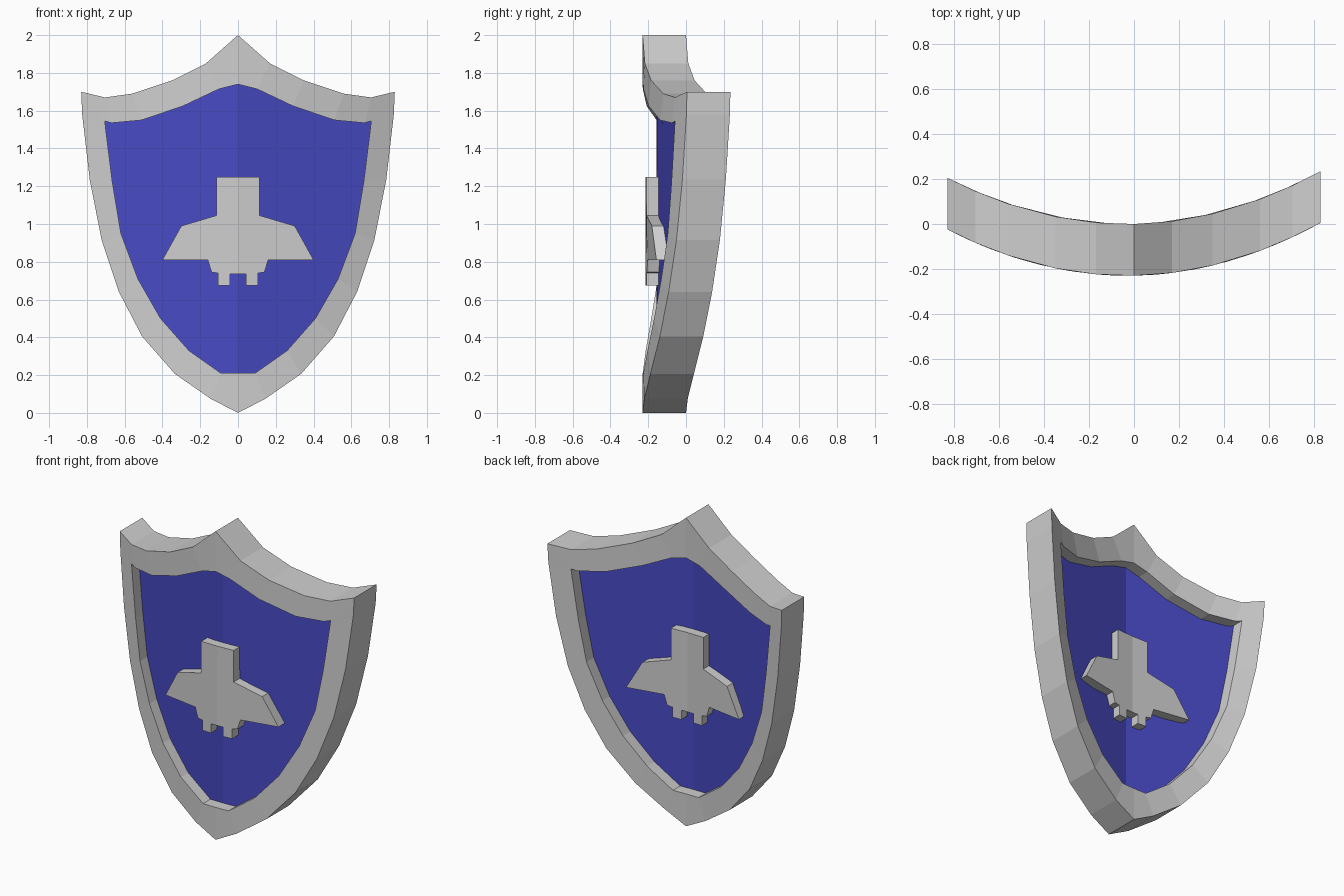
import bpy
import bmesh

cube = bpy.data.objects.get("Cube")
if cube:
    bpy.data.objects.remove(cube, do_unlink=True)


def material(name, rgb):
    mat = bpy.data.materials.new(name)
    mat.use_nodes = True
    color = (*rgb, 1.0)
    mat.diffuse_color = color
    mat.node_tree.nodes["Principled BSDF"].inputs["Base Color"].default_value = color
    return mat


steel = material("steel grey", (0.62, 0.62, 0.62))
blue = material("royal blue", (0.063, 0.067, 0.54))

# Half profiles (x, z), running from the top centre down to the bottom centre
OUTER = [(0, 2), (.17, 1.85), (.35, 1.76), (.56, 1.69), (.705, 1.67), (.83, 1.7),
         (.825, 1.58), (.785, 1.235), (.722, .915), (.63, .64), (.508, .405),
         (.335, .207), (.145, .075), (0, 0)]
INNER = [(0, 1.74), (.1, 1.715), (.29, 1.625), (.51, 1.55), (.67, 1.535), (.705, 1.545),
         (.7, 1.5), (.665, 1.22), (.62, .95), (.53, .71), (.41, .5),
         (.26, .33), (.09, .21), (0, .21)]
EMBLEM = [(0, 1.25), (.115, 1.25), (.115, 1.045), (.3, .99), (.4, .81), (.16, .81),
          (.14, .745), (.105, .74), (.105, .675), (.043, .675), (.043, .735), (0, .735)]


def bend(x, y):
    """Sweep the sides of the shield backwards."""
    u = x / 0.83
    return y + 0.22 * u * u + 0.015 * u


def row(bm, profile, side, y):
    return [bm.verts.new((side * x, bend(side * x, y), z)) for x, z in profile]


def bridge(bm, a, b):
    for i in range(len(a) - 1):
        bm.faces.new((a[i], a[i + 1], b[i + 1], b[i]))


def finish(bm, name, mat):
    bmesh.ops.remove_doubles(bm, verts=bm.verts, dist=0.0005)
    bmesh.ops.recalc_face_normals(bm, faces=bm.faces)
    mesh = bpy.data.meshes.new(name)
    bm.to_mesh(mesh)
    bm.free()
    mesh.materials.append(mat)
    obj = bpy.data.objects.new(name, mesh)
    bpy.context.collection.objects.link(obj)
    return obj


def slab(name, profile, front, back, mat):
    """Bent plate made of two mirrored halves with a fold down the middle."""
    bm = bmesh.new()
    for side in (1, -1):
        a = row(bm, profile, side, front)
        b = row(bm, profile, side, back)
        bm.faces.new(a)
        bm.faces.new(b)
        bridge(bm, a, b)
    return finish(bm, name, mat)


# Raised rim around the shield
bm = bmesh.new()
for side in (1, -1):
    rows = [row(bm, p, side, y) for p, y in
            ((OUTER, -.23), (INNER, -.23), (INNER, 0), (OUTER, 0))]
    for i in range(4):
        bridge(bm, rows[i], rows[(i + 1) % 4])
finish(bm, "rim", steel)

# Recessed panel, and an emblem on both of its faces
slab("panel", INNER, -.155, -.075, blue)
slab("front_emblem", EMBLEM, -.215, -.15, steel)
slab("back_emblem", EMBLEM, -.08, -.015, steel)
